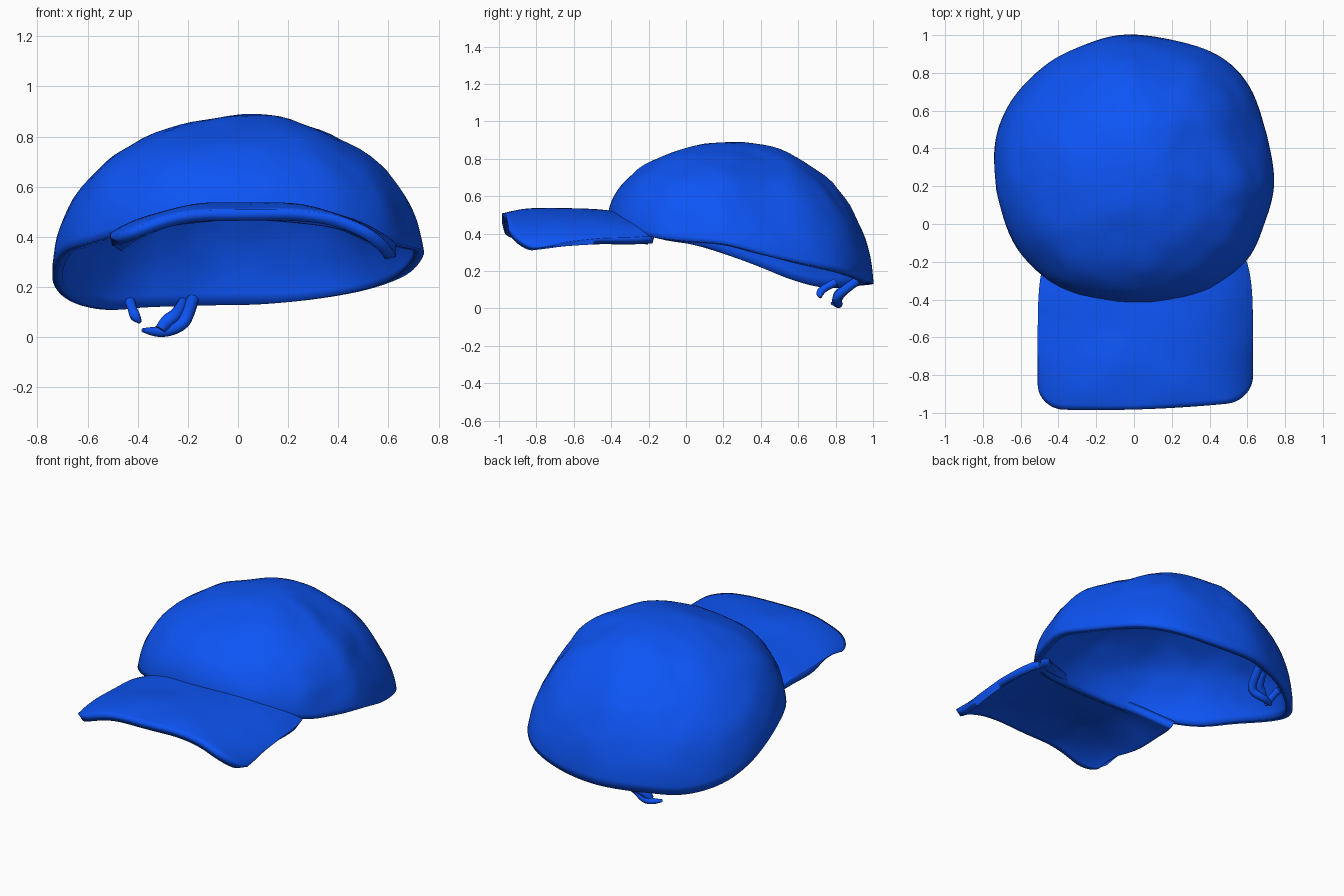
import bpy, bmesh, math
from mathutils import Vector, noise

if "Cube" in bpy.data.objects:
    bpy.data.objects.remove(bpy.data.objects["Cube"])

fabric = bpy.data.materials.new("blue_fabric")
fabric.diffuse_color = (0.004, 0.09, 0.92, 1)
fabric.use_nodes = True
fabric.node_tree.nodes["Principled BSDF"].inputs["Base Color"].default_value = fabric.diffuse_color


def finish(obj):
    obj.data.materials.append(fabric)
    return obj


def sheet(name, rows, cyclic, thickness):
    """Skin a grid of points (rows of equal length) into a thick smooth shell."""
    bm = bmesh.new()
    grid = [[bm.verts.new(p) for p in row] for row in rows]
    n = len(grid[0])
    for a, b in zip(grid, grid[1:]):
        for i in range(n if cyclic else n - 1):
            k = (i + 1) % n
            bm.faces.new((a[i], a[k], b[k], b[i]))
    bmesh.ops.remove_doubles(bm, verts=bm.verts, dist=1e-5)
    mesh = bpy.data.meshes.new(name)
    bm.to_mesh(mesh)
    bm.free()
    mesh.shade_smooth()
    obj = bpy.data.objects.new(name, mesh)
    bpy.context.collection.objects.link(obj)
    solid = obj.modifiers.new("thickness", 'SOLIDIFY')
    solid.thickness = thickness
    solid.offset = -1
    return finish(obj)


def tube(name, points):
    """Soft cord through (x, y, z, radius) points."""
    curve = bpy.data.curves.new(name, 'CURVE')
    curve.dimensions = '3D'
    curve.bevel_depth = 1.0
    curve.bevel_resolution = 2
    curve.use_fill_caps = True
    curve.resolution_u = 6
    sp = curve.splines.new('NURBS')
    sp.points.add(len(points) - 1)
    for p, (x, y, z, r) in zip(sp.points, points):
        p.co = (x, y, z, 1)
        p.radius = r
    sp.order_u = 3
    sp.use_endpoint_u = True
    obj = bpy.data.objects.new(name, curve)
    bpy.context.collection.objects.link(obj)
    return finish(obj)


def closed_spline(pts, steps):
    """Catmull-Rom loop through the points."""
    pts, out = [Vector(p) for p in pts], []
    n = len(pts)
    for i in range(n):
        a, b, c, d = (pts[(i + k) % n] for k in (-1, 0, 1, 2))
        for s in range(steps):
            t = s / steps
            out.append(0.5 * (2 * b + (c - a) * t + (2 * a - 5 * b + 4 * c - d) * t * t
                              + (3 * b - a - 3 * c + d) * t ** 3))
    return out


# Crown: tilted uneven rim swept up to the apex, flatter on the back right
rim = closed_spline([
    (0.03, -0.42, 0.47), (0.36, -0.36, 0.44), (0.59, -0.2, 0.385), (0.69, 0.0, 0.36),
    (0.742, 0.22, 0.34), (0.70, 0.48, 0.27), (0.61, 0.73, 0.22), (0.45, 0.89, 0.175),
    (0.2, 0.975, 0.14), (-0.08, 1.0, 0.13), (-0.35, 0.91, 0.12), (-0.54, 0.78, 0.11),
    (-0.68, 0.60, 0.15), (-0.74, 0.38, 0.23), (-0.705, 0.08, 0.33), (-0.59, -0.17, 0.38),
    (-0.34, -0.36, 0.44)], 6)
apex = Vector((0.06, 0.27, 0.89))
ROWS = 24
rows = []
for j in range(ROWS + 1):
    a = j / ROWS * math.pi / 2
    row = []
    for r in rim:
        side = math.atan2(r.y - apex.y, r.x - apex.x)
        k = 1 + 0.2 * max(0, math.cos(side - 0.45)) ** 2
        c, s = max(0, math.cos(a)) ** k, math.sin(a) ** k
        p = Vector((apex.x + (r.x - apex.x) * c, apex.y + (r.y - apex.y) * c,
                    r.z + (apex.z - r.z) * s))
        out = (p - Vector((0, 0.28, 0.3))).normalized()
        bump = 0.016 * noise.noise(p * 3.5) + 0.008 * noise.noise(p * 8)
        row.append(p + out * bump * math.sin(2 * a) ** 0.5 if 0 < j < ROWS else p)
    rows.append(row)
sheet("crown", rows, True, 0.04)

# Brim: arched sheet with rounded front corners, right side drooping more
NU, NV = 44, 24
rows = []
for j in range(NV + 1):
    v = j / NV
    row = []
    for i in range(NU + 1):
        u = math.sin((i / NU - 0.5) * math.pi)
        x = 0.06 + 0.57 * u
        s = max(0, (abs(u) - 0.76) / 0.24)
        front = -0.985 + 0.07 * (x + 0.2) ** 2 + 0.13 * (1 - math.sqrt(max(0, 1 - s * s)))
        back = max(-0.38, 0.32 - 0.71 * math.sqrt(1 - (x / 0.74) ** 2))
        y = front + (min(back, -0.17) - front) * v
        x *= 1 - 0.07 * v ** 6
        # the side droop is strongest about a third of the way back
        sag = 1 - 0.45 * max(0, (-0.72 - y) / 0.27) ** 1.5
        droop = (0.205 - 0.07 * v) * sag if u > 0 else 0.115 + 0.02 * v
        z = 0.555 - 0.035 * v - 0.045 * (1 - v) ** 5 - droop * abs(u) ** 2.8
        z += 0.012 * noise.noise(Vector((x * 4, y * 4, 2)))
        row.append(Vector((x, y, z)))
    rows.append(row)
sheet("brim", rows, False, 0.045)

# Ragged strap remains hanging from the back left of the rim
tube("strap_loop", [(-0.38, 0.78, 0.028, 0.008), (-0.34, 0.81, 0.022, 0.02),
                    (-0.28, 0.82, 0.022, 0.022), (-0.22, 0.80, 0.05, 0.024),
                    (-0.2, 0.83, 0.09, 0.026), (-0.18, 0.92, 0.15, 0.025)])
tube("strap_web", [(-0.31, 0.80, 0.03, 0.022), (-0.29, 0.81, 0.06, 0.03),
                   (-0.24, 0.83, 0.09, 0.028), (-0.22, 0.91, 0.14, 0.02)])
tube("strap_scrap", [(-0.43, 0.80, 0.14, 0.022), (-0.42, 0.74, 0.11, 0.018),
                     (-0.41, 0.71, 0.08, 0.025), (-0.39, 0.72, 0.06, 0.008)])
